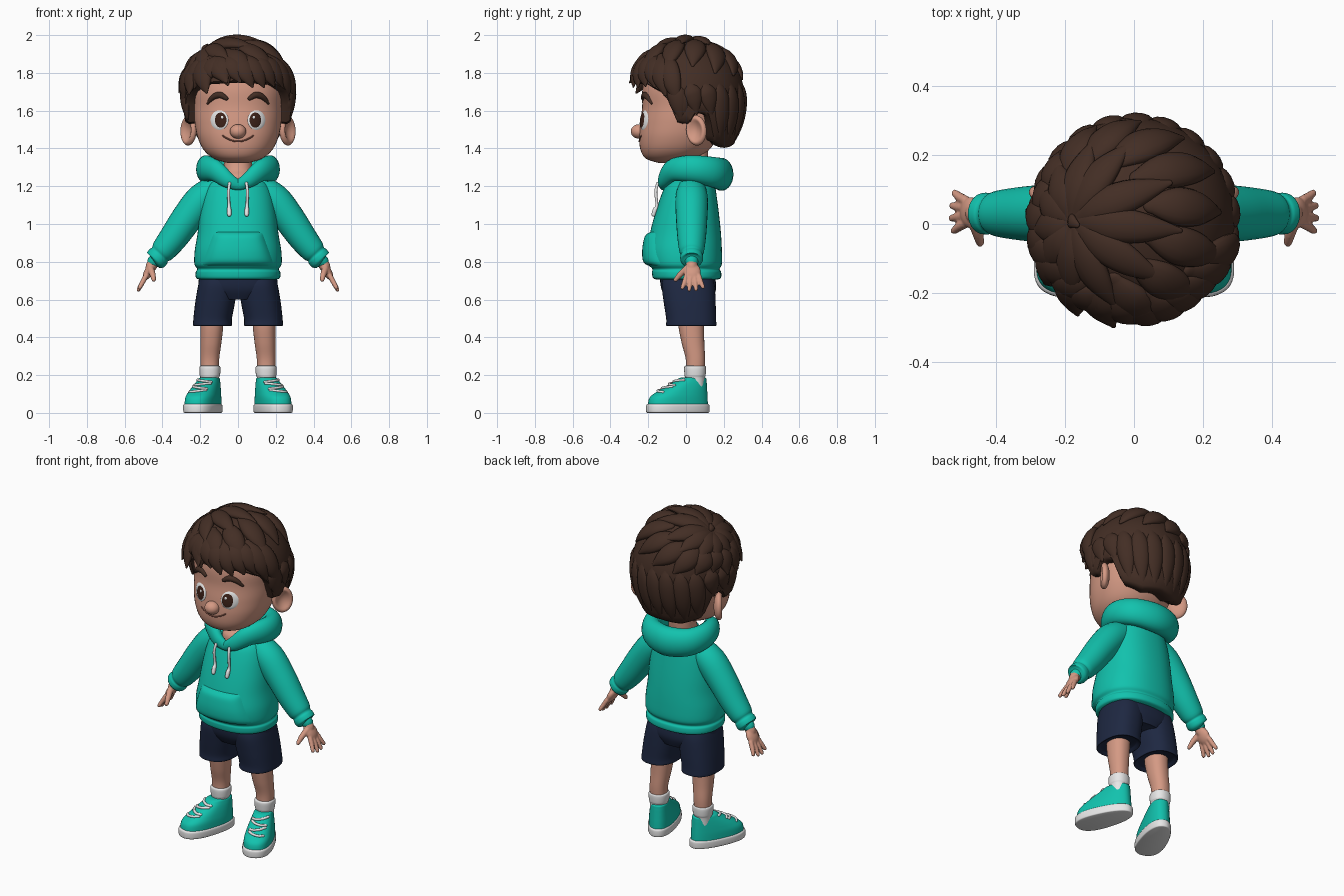
import bpy, bmesh, math, random
from mathutils import Vector, Matrix

if "Cube" in bpy.data.objects:
    bpy.data.objects.remove(bpy.data.objects["Cube"])

random.seed(4)
V = Vector


def material(name, r, g, b):
    m = bpy.data.materials.new(name)
    m.diffuse_color = (r, g, b, 1)
    m.use_nodes = True
    m.node_tree.nodes["Principled BSDF"].inputs["Base Color"].default_value = m.diffuse_color
    return m


TEAL = material("teal cloth", 0.006, 0.54, 0.42)
SKIN = material("skin", 0.66, 0.32, 0.23)
HAIR = material("dark brown hair", 0.056, 0.027, 0.018)
NAVY = material("navy cloth", 0.013, 0.021, 0.054)
WHITE = material("off white", 0.8, 0.8, 0.8)
IRIS = material("eye brown", 0.045, 0.015, 0.009)
LIP = material("mouth line", 0.27, 0.1, 0.07)


def spline(rows, n=6):
    """Catmull-Rom resampling of a list of equal-length tuples."""
    rows = [tuple(r) for r in rows]
    p, out = [rows[0]] + rows + [rows[-1]], []
    for i in range(1, len(p) - 2):
        for k in range(n):
            t = k / n
            out.append([0.5 * (2 * b + (c - a) * t + (2 * a - 5 * b + 4 * c - d) * t * t
                               + (3 * b - a - 3 * c + d) * t ** 3)
                        for a, b, c, d in zip(*p[i - 1:i + 3])])
    return out + [list(rows[-1])]


def finish(bm, name, mat, mirror=False, xf=None, remesh=0):
    if xf:
        bm.transform(xf)
    bmesh.ops.recalc_face_normals(bm, faces=bm.faces)
    me = bpy.data.meshes.new(name)
    bm.to_mesh(me)
    bm.free()
    me.materials.append(mat)
    ob = bpy.data.objects.new(name, me)
    bpy.context.collection.objects.link(ob)
    bpy.context.view_layer.objects.active = ob
    ob.select_set(True)
    bpy.ops.object.shade_smooth_by_angle(angle=math.radians(55))
    ob.select_set(False)
    if remesh:
        m = ob.modifiers.new("blend", 'REMESH')
        m.mode, m.voxel_size, m.use_smooth_shade = 'VOXEL', remesh, True
        m = ob.modifiers.new("soften", 'SMOOTH')
        m.iterations = 4
    if mirror:
        ob.modifiers.new("mirror", 'MIRROR').use_mirror_merge = False
    return ob


def skin_rings(bm, rings, cap=True):
    vs = [[bm.verts.new(p) for p in r] for r in rings]
    n = len(vs[0])
    for a, b in zip(vs, vs[1:]):
        for j in range(n):
            bm.faces.new((a[j], a[(j + 1) % n], b[(j + 1) % n], b[j]))
    if cap:
        bm.faces.new(vs[0])
        bm.faces.new(vs[-1])


def loft(name, rows, mat, e=2.2, n=48, **kw):
    """Stack of superellipse sections: rows of (z, cx, cy, rx, ry)."""
    def ring(z, cx, cy, rx, ry):
        pts = []
        for j in range(n):
            c, s = math.cos(math.tau * j / n), math.sin(math.tau * j / n)
            pts.append((cx + rx * math.copysign(abs(c) ** (2 / e), c),
                        cy + ry * math.copysign(abs(s) ** (2 / e), s), z))
        return pts
    bm = bmesh.new()
    skin_rings(bm, [ring(*r) for r in spline(rows)])
    return finish(bm, name, mat, **kw)


def front_y(rows, x, z, e=2.2):
    """Front surface of a loft at (x, z)."""
    d = spline(rows)
    i = next((k for k in range(len(d) - 2) if d[k + 1][0] >= z), len(d) - 2)
    t = min(1, max(0, (z - d[i][0]) / (d[i + 1][0] - d[i][0])))
    _, cx, cy, rx, ry = [a + (b - a) * t for a, b in zip(d[i], d[i + 1])]
    return cy - ry * max(0, 1 - abs((x - cx) / rx) ** e) ** (1 / e)


def tube(bm, pts, up=lambda p: V((0, 1, 0)), flat=1, sides=14):
    """Round-ended tube through rows of (x, y, z, radius)."""
    d = spline(pts, 4)
    ps, rs = [V(q[:3]) for q in d], [max(q[3], 0.001) for q in d]
    ts = [(ps[min(i + 1, len(ps) - 1)] - ps[max(i - 1, 0)]).normalized() for i in range(len(ps))]
    arc = [(math.sin(a), math.cos(a)) for a in (0.5, 1.0, 1.4)]
    seq = [(ps[0] - ts[0] * rs[0] * s, ts[0], rs[0] * c) for s, c in reversed(arc)]
    seq += list(zip(ps, ts, rs))
    seq += [(ps[-1] + ts[-1] * rs[-1] * s, ts[-1], rs[-1] * c) for s, c in arc]
    rings = []
    for p, t, r in seq:
        side = t.cross(up(p)).normalized()
        u = side.cross(t)
        rings.append([p + side * r * math.cos(a) + u * r * flat * math.sin(a)
                      for a in (math.tau * j / sides for j in range(sides))])
    skin_rings(bm, rings)


def tubes(name, paths, mat, up=lambda p: V((0, 1, 0)), flat=1, sides=14, **kw):
    bm = bmesh.new()
    for p in paths:
        tube(bm, p, up, flat, sides)
    return finish(bm, name, mat, **kw)


def ball(bm, c, r, rot=Matrix()):
    bmesh.ops.create_uvsphere(bm, u_segments=32, v_segments=20, radius=1,
                              matrix=Matrix.Translation(c) @ rot @ Matrix.Diagonal((*r, 1)))


def decal(name, rows, cx, cz, rx, rz, base, dome, mat, mirror=True):
    """Thin domed oval lying on the front of a loft."""
    bm = bmesh.new()
    rings = []
    for k in range(8, 0, -1):
        f = k / 8
        ring = []
        for j in range(32):
            x = cx + rx * f * math.cos(math.tau * j / 32)
            z = cz + rz * f * math.sin(math.tau * j / 32)
            ring.append((x, front_y(rows, x, z) - base - dome * math.sqrt(1 - f * f), z))
        rings.append(ring)
    skin_rings(bm, rings)
    finish(bm, name, mat, mirror)


# Head, nose and ears
HEAD = [(1.322, 0, -.09, .05, .05), (1.345, 0, -.08, .125, .13), (1.39, 0, -.06, .18, .18),
        (1.46, 0, -.04, .214, .208), (1.54, 0, -.02, .23, .222), (1.62, 0, -.01, .235, .222),
        (1.72, 0, 0, .24, .23), (1.82, 0, 0, .2, .2), (1.9, 0, 0, .08, .1)]
loft("head", HEAD, SKIN)
bm = bmesh.new()
ball(bm, (0, -.25, 1.49), (.043, .042, .038))
finish(bm, "nose", SKIN)
bm = bmesh.new()
ball(bm, (0, 0, 0), (.03, .062, .08))
for v in bm.verts:  # hollow the outer side of the ear
    q = (v.co.y / .062) ** 2 + (v.co.z / .08) ** 2
    if v.co.x > 0:
        v.co.x -= .034 * max(0, 1 - q / .62)
finish(bm, "ear", SKIN, True, Matrix.Translation((.262, .055, 1.495)) @ Matrix.Rotation(-.6, 4, 'Z')
       @ Matrix.Rotation(.12, 4, 'X'))

# Face details
decal("eye_white", HEAD, .098, 1.55, .047, .052, 0, .009, WHITE)
decal("iris", HEAD, .092, 1.55, .031, .04, .007, .005, IRIS)
decal("eye_glint", HEAD, .084, 1.565, .007, .008, .012, .002, WHITE)
on_face = lambda x, z, r, d=0: (x, front_y(HEAD, x, z) - d, z, r)
tubes("eyebrow", [[on_face(.062, 1.665, .011), on_face(.095, 1.683, .017),
                   on_face(.13, 1.672, .015), on_face(.16, 1.64, .007)]], HAIR, mirror=True)
tubes("mouth", [[on_face(x, 1.437 + .03 * (x / .08) ** 2, .004) for x in
                 (-.08, -.055, -.025, 0, .025, .055, .08)]], LIP, sides=8)
loft("neck", [(1.18, 0, 0, .08, .09), (1.25, 0, 0, .08, .088), (1.3, 0, .03, .075, .08),
              (1.42, 0, .05, .07, .07)], SKIN)

# Hair cap with a hairline that depends on direction
LOW = [(0, 1.76), (40, 1.75), (60, 1.71), (70, 1.66), (78, 1.55), (92, 1.54), (99, 1.6),
       (112, 1.59), (122, 1.45), (150, 1.415), (180, 1.425)]


def hairline(az):
    a = abs((math.degrees(az) + 180) % 360 - 180)
    for (a0, z0), (a1, z1) in zip(LOW, LOW[1:]):
        if a <= a1:
            return z0 + (z1 - z0) * (a - a0) / (a1 - a0)
    return LOW[-1][1]


def hull(d, lift=0.0):
    d = d.normalized()
    return V((d.x * .293, .008 + d.y * .3, 1.68 + d.z * (.29 if d.z > 0 else .45))) + d * lift


def direction(az, z):
    s = (z - 1.68) / (.29 if z > 1.68 else .45)
    c = math.sqrt(max(0, 1 - s * s))
    return V((c * math.sin(az), -c * math.cos(az), s))


bm = bmesh.new()
cols = [math.tau * j / 96 for j in range(96)]
rings = []
for i in range(1, 23):
    ring = []
    for az in cols:
        s = direction(az, hairline(az)).z
        el = math.pi / 2 + (math.asin(s) - math.pi / 2) * i / 22
        ring.append(hull(V((math.cos(el) * math.sin(az), -math.cos(el) * math.cos(az), math.sin(el)))))
    rings.append(ring)
for f, up in ((.93, -.012), (.8, -.008), (.5, .02)):
    rings.append([V((p.x * f, p.y * f, p.z + up)) for p in rings[21]])
skin_rings(bm, rings, False)
bm.verts.ensure_lookup_table()
bm.faces.new(bm.verts[:96])
finish(bm, "hair_cap", HAIR)

# Hair locks sweeping out of a swirl on the crown
C, U, W = V((-.6, 0, .8)), V((.8, 0, .6)), V((0, -1, 0))
SHAPE = (.45, .8, 1, 1, .85, .55, .18)


def lock(a, b, w, lift=0.0, tip=0.0):
    path = []
    for i, s in enumerate(SHAPE):
        t = i / 6
        path.append((*hull(a.normalized().slerp(b.normalized(), t), lift + tip * t ** 3), w * s))
    return path


def swirl(theta, phi):
    th = math.radians(theta)
    return C * math.cos(th) + (U * math.cos(phi) + W * math.sin(phi)) * math.sin(th)


locks = []
for k in range(11):
    p = math.tau * k / 11 + random.uniform(-.1, .1)
    locks.append(lock(swirl(4, p), swirl(46 + 16 * math.cos(p), p + .15), .05, .004, .016))
for k in range(15):
    p = math.tau * (k + .5) / 15
    c = math.cos(p)
    front = math.sin(p) > -.2
    locks.append(lock(swirl(34 + 14 * c, p), swirl(72 + 26 * c + random.uniform(-5, 5), p + .12),
                      .056, .0, .018 if front else .003))
for k in range(12):  # fringe
    a = math.radians(-72 + 13 * k)
    sway = math.radians(9 if a > -.5 else -7)
    locks.append(lock(direction(a - sway, 1.88), direction(a + sway, hairline(a) - random.uniform(.0, .03)),
                      .053, .004, -.004))
for k in range(13):  # sides and nape
    a = math.radians(80 + 16.7 * k)
    locks.append(lock(direction(a - .08, 1.74), direction(a + .05, hairline(a) + .005), .05, -.012, .006))
for s in (-1, 1):  # sideburns
    a = math.radians(84) * s
    locks.append(lock(direction(a, 1.72), direction(a, 1.53), .04, -.012, -.01))
tuft = hull(C)
locks.append([(*tuft, .022), (*(tuft + V((-.005, 0, .02))), .02), (*(tuft + V((.01, -.01, .035))), .01)])
tubes("hair_locks", locks, HAIR, up=lambda p: p - V((0, .011, 1.68)), flat=.55)

# Hoodie body, pouch, hood, drawstrings, sleeves
TORSO = [(.705, 0, .005, .2, .16), (.715, 0, .005, .222, .18), (.745, 0, .003, .224, .183),
         (.762, 0, 0, .216, .178), (.79, 0, -.005, .231, .195), (.86, 0, -.008, .229, .198),
         (.95, 0, -.003, .214, .188), (1.05, 0, .005, .203, .17), (1.15, 0, .015, .185, .147),
         (1.21, 0, .025, .16, .128), (1.245, 0, .045, .12, .1), (1.26, 0, .05, .08, .07)]
loft("hoodie_body", TORSO, TEAL, e=2.3)
bm = bmesh.new()
grid = []
for i in range(21):
    z = .775 + .185 * i / 20
    w, s = .13 + (.96 - z) / .19 * .07, i / 10 - 1
    row = []
    for j in range(33):
        u = j / 16 - 1
        row.append(bm.verts.new((u * w, front_y(TORSO, u * w, z, 2.3) + .006
                                 - .032 * (1 - u ** 8) * (1 - s ** 8), z)))
    grid.append(row)
for a, b in zip(grid, grid[1:]):
    for j in range(32):
        bm.faces.new((a[j], a[j + 1], b[j + 1], b[j]))
finish(bm, "hoodie_pouch", TEAL)
half = [(0, -.122, 1.205, .02), (.055, -.118, 1.232, .03), (.12, -.075, 1.282, .042),
        (.162, 0, 1.293, .05), (.165, .08, 1.287, .054), (.115, .155, 1.272, .059)]
hood = half + [(0, .188, 1.263, .063)] + [(-x, y, z, r) for x, y, z, r in reversed(half)]
tubes("hood", [hood], TEAL, up=lambda p: V((0, 0, 1)), flat=1.38, sides=28)
tubes("drawstring", [[(.045, -.15, 1.215, .008), (.05, -.16, 1.17, .008),
                      (.048, front_y(TORSO, .048, 1.1) - .008, 1.1, .008),
                      (.047, front_y(TORSO, .047, 1.075) - .01, 1.075, .012),
                      (.046, front_y(TORSO, .046, 1.05) - .01, 1.05, .011)]], WHITE, mirror=True)
tubes("sleeve", [[(.11, .03, 1.185, .075), (.19, .03, 1.13, .086), (.27, .03, 1.03, .083),
                  (.34, .03, .93, .076), (.395, .03, .86, .066), (.412, .03, .84, .056),
                  (.422, .03, .828, .06), (.438, .03, .808, .058), (.445, .03, .802, .035)]],
      TEAL, sides=28, mirror=True)

# Hands
bm = bmesh.new()
ball(bm, (.473, .033, .748), (.023, .045, .05), Matrix.Rotation(-.5, 4, 'Y'))
tube(bm, [(.435, .03, .82, .032), (.46, .03, .775, .03)])
for o, l in ((-.033, .85), (-.011, 1), (.011, .97), (.033, .8)):
    tube(bm, [(.487, .035 + o, .725, .014), (.487 + .022 * l, .035 + o * 1.3, .725 - .04 * l, .0135),
              (.487 + .04 * l, .035 + o * 1.65, .725 - .073 * l, .011)])
tube(bm, [(.463, .005, .765, .018), (.452, -.03, .733, .016), (.446, -.055, .705, .012)])
finish(bm, "hand", SKIN, True, remesh=.005)

# Shorts, legs, socks
loft("shorts_waist", [(.6, 0, .02, .12, .12), (.65, 0, .015, .2, .143), (.7, 0, .01, .208, .147),
                      (.76, 0, .005, .2, .14)], NAVY, e=2.4)
loft("shorts_leg", [(.475, .135, .028, .08, .11), (.462, .135, .028, .097, .127), (.466, .135, .028, .103, .133),
                    (.5, .134, .027, .102, .132), (.58, .122, .02, .105, .137),
                    (.67, .108, .012, .104, .14), (.72, .1, .01, .1, .13)],
     NAVY, e=2.4, mirror=True)
loft("leg", [(.18, .149, .048, .046, .048), (.28, .149, .05, .049, .051), (.37, .143, .037, .055, .06),
             (.46, .138, .028, .06, .068), (.55, .135, .028, .062, .07)], SKIN, mirror=True)
loft("sock", [(.1, .15, .045, .048, .052), (.18, .15, .047, .049, .052), (.2, .149, .048, .054, .056),
              (.235, .149, .048, .056, .058), (.248, .149, .048, .052, .054), (.25, .149, .048, .04, .042)],
     WHITE, mirror=True)

# Shoes, built along y and turned outwards
PLACE = Matrix.Translation((.18, -.042, 0)) @ Matrix.Rotation(math.radians(21), 4, 'Z')
SHOE = [(.035, 0, 0, .073, .166), (.08, 0, .004, .072, .16), (.11, 0, .022, .068, .14),
        (.14, 0, .047, .062, .113), (.168, 0, .072, .055, .086), (.184, 0, .083, .049, .072),
        (.188, 0, .085, .035, .055)]
for part, rows, mat in (("shoe_upper", SHOE, TEAL),
                        ("shoe_sole", [(0, 0, 0, .07, .166), (.006, 0, 0, .077, .174),
                                       (.038, 0, 0, .078, .174), (.048, 0, 0, .072, .167)], WHITE)):
    ob = loft(part, rows, mat, e=2.4, mirror=True)
    for v in ob.data.vertices:  # wider toe, narrower heel, then place
        v.co.x *= 1.04 - .9 * v.co.y
        v.co = PLACE @ v.co
laces = []
for k, z in enumerate((.115, .133, .151, .169)):
    laces.append([(x, front_y(SHOE, x, z + s * x, 2.4) - .003, z + s * x, .0075)
                  for s in ((.12 if k % 2 else -.12),) for x in (-.042, -.022, 0, .022, .042)])
tubes("shoe_laces", laces, WHITE, sides=10, mirror=True, xf=PLACE)
